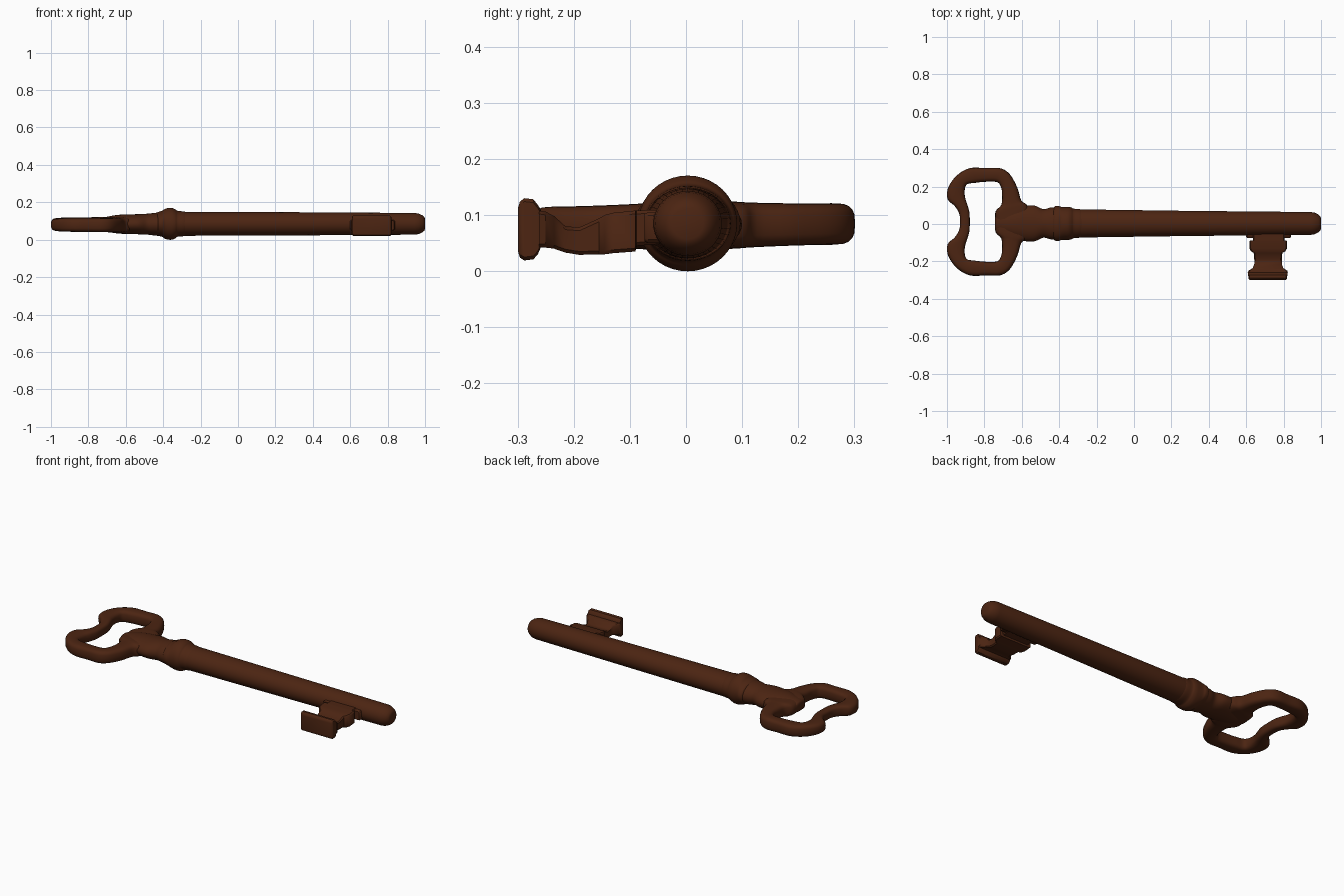
import bpy, bmesh, math
from mathutils import Vector

if "Cube" in bpy.data.objects:
    bpy.data.objects.remove(bpy.data.objects["Cube"])

brown = bpy.data.materials.new("dark_brown_iron")
brown.diffuse_color = (0.072, 0.018, 0.006, 1)
brown.use_nodes = True
brown.node_tree.nodes["Principled BSDF"].inputs["Base Color"].default_value = brown.diffuse_color


def loft(name, rings, closed=False, angle=40):
    """Skin a list of equal-length point rings, capped or joined end to end."""
    bm = bmesh.new()
    vr = [[bm.verts.new(p) for p in r] for r in rings]
    n = len(vr[0])
    for i in range(len(vr) if closed else len(vr) - 1):
        a, b = vr[i], vr[(i + 1) % len(vr)]
        for j in range(n):
            k = (j + 1) % n
            bm.faces.new((a[j], a[k], b[k], b[j]))
    if not closed:
        bm.faces.new(vr[0])
        bm.faces.new(vr[-1])
    bmesh.ops.recalc_face_normals(bm, faces=bm.faces)
    me = bpy.data.meshes.new(name)
    bm.to_mesh(me)
    bm.free()
    me.materials.append(brown)
    ob = bpy.data.objects.new(name, me)
    bpy.context.collection.objects.link(ob)
    bpy.ops.object.select_all(action='DESELECT')
    ob.select_set(True)
    bpy.context.view_layer.objects.active = ob
    bpy.ops.object.shade_smooth_by_angle(angle=math.radians(angle))
    return ob


def spline(pts, steps, closed=False):
    """Catmull-Rom interpolation of equal-length tuples."""
    n, out = len(pts), []
    for i in range(n if closed else n - 1):
        q = [Vector(pts[(i + d) % n] if closed else pts[min(max(i + d, 0), n - 1)])
             for d in (-1, 0, 1, 2)]
        for s in range(steps):
            t = s / steps
            out.append(0.5 * (2 * q[1] + (q[2] - q[0]) * t
                       + (2 * q[0] - 5 * q[1] + 4 * q[2] - q[3]) * t * t
                       + (3 * q[1] - q[0] - 3 * q[2] + q[3]) * t ** 3))
    if not closed:
        out.append(Vector(pts[-1]))
    return out


def oval(x, ry, rz, cy=0.003, cz=0.085, n=40):
    return [(x, cy + ry * math.cos(2 * math.pi * j / n),
             cz + rz * math.sin(2 * math.pi * j / n)) for j in range(n)]


# Shank with tapered, stepped round tip
shank = [(-0.42, .07, .062), (-0.28, .075, .064), (0.3, .067, .062), (0.945, .061, .058),
         (0.965, .058, .055), (0.985, .048, .046), (0.996, .038, .037), (1.0, .028, .028)]
loft("shank", [oval(*s) for s in shank])

# Turned collar
collar = [(-.435, .07, .058), (-.425, .09, .064), (-.405, .094, .07), (-.39, .089, .08),
          (-.37, .088, .085), (-.35, .088, .084), (-.335, .085, .077), (-.322, .079, .069),
          (-.29, .076, .066), (-.27, .07, .06)]
loft("collar", [oval(*s) for s in spline(collar, 4)])

# Neck that flattens out into the bow
neck = [(-.743, .03, .02), (-.735, .05, .03), (-.70, .065, .04), (-.64, .085, .05),
        (-.58, .095, .052), (-.53, .095, .054), (-.485, .076, .056), (-.45, .084, .06),
        (-.41, .088, .064)]
loft("neck", [oval(*s, cz=.083) for s in spline(neck, 4)])

# Bow: (outer x, outer y, inner x, inner y, half thickness), mirrored in y
half = [(-.93, 0, -.878, 0, .029), (-.935, .045, -.88, .05, .03), (-.96, .085, -.89, .088, .032),
        (-.996, .12, -.903, .13, .033), (-.994, .18, -.905, .17, .034),
        (-.95, .245, -.893, .2, .035), (-.88, .286, -.85, .208, .036),
        (-.79, .287, -.79, .214, .036), (-.715, .286, -.73, .211, .037),
        (-.665, .255, -.71, .18, .037), (-.625, .185, -.705, .14, .038),
        (-.603, .115, -.71, .09, .04), (-.57, .085, -.74, .055, .042),
        (-.55, 0, -.742, 0, .042)]
full = half + [(a, -b, c, -d, h) for a, b, c, d, h in half[-2:0:-1]]


def bow_ring(s, n=20):
    o, i, h = Vector((s[0], s[1])), Vector((s[2], s[3])), s[4]
    ring = []
    for j in range(n):
        t = 2 * math.pi * j / n
        c, d = math.cos(t), math.sin(t)
        u, w = [math.copysign(abs(v) ** 0.65, v) for v in (c, d)]
        p = (o + i) / 2 + (o - i) / 2 * u
        ring.append((p.x, p.y + .012, .081 + .012 * p.y + h * w))
    return ring


loft("bow", [bow_ring(s) for s in spline(full, 5, True)], closed=True, angle=60)


# Bit: waisted, wavy plate with a T-shaped end bar; (y, x0, x1, z0, z1)
def box_ring(y, x0, x1, z0, z1):
    e = min(.006, (z1 - z0) / 4)
    return [(x0, y, z0 + e), (x0 + e, y, z0), (x1 - e, y, z0), (x1, y, z0 + e),
            (x1, y, z1 - e), (x1 - e, y, z1), (x0 + e, y, z1), (x0, y, z1 - e)]


bit = [(-.03, .635, .805, .05, .11), (-.088, .635, .805, .045, .108),
       (-.09, .617, .818, .035, .108), (-.13, .617, .818, .032, .104),
       (-.145, .625, .81, .03, .100), (-.155, .64, .793, .03, .094),
       (-.19, .643, .79, .029, .078), (-.215, .643, .79, .033, .08),
       (-.235, .635, .798, .04, .098), (-.25, .612, .82, .042, .106),
       (-.262, .607, .823, .042, .108)]
loft("bit_blade", [box_ring(*s) for s in bit])

bar = [(-.258, .612, .818, .044, .108), (-.264, .61, .82, .030, .118),
       (-.272, .61, .82, .021, .128), (-.288, .612, .818, .019, .130),
       (-.296, .614, .816, .024, .124), (-.299, .618, .812, .034, .114)]
loft("bit_end_bar", [box_ring(*s) for s in bar])

# Small flange where the bit meets the shank
loft("bit_flange", [box_ring(*s) for s in [(-.02, .60, .84, .05, .105),
                                           (-.068, .60, .84, .05, .105),
                                           (-.074, .605, .835, .053, .102)]])
